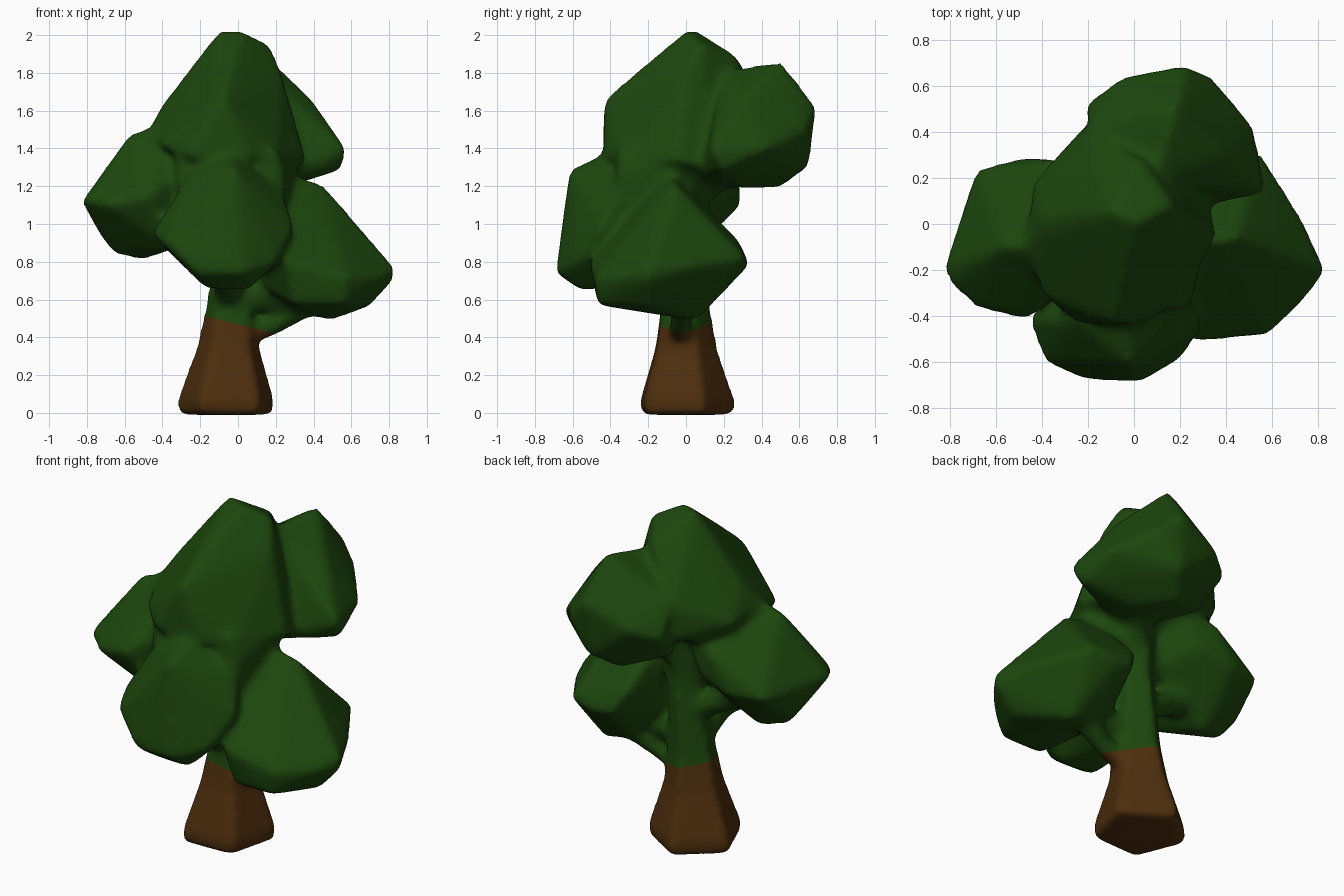
import bpy, bmesh, math
from mathutils import Vector

if "Cube" in bpy.data.objects:
    bpy.data.objects.remove(bpy.data.objects["Cube"])


def material(name, rgb):
    m = bpy.data.materials.new(name)
    m.diffuse_color = (*rgb, 1)
    m.use_nodes = True
    m.node_tree.nodes["Principled BSDF"].inputs["Base Color"].default_value = m.diffuse_color
    return m


def add_hull(bm, points, grow=1.0):
    """Convex lump around a few corner points, grown to offset the smoothing."""
    pts = [Vector(p) for p in points]
    mid = sum(pts, Vector()) / len(pts)
    verts = [bm.verts.new(mid + (p - mid) * grow) for p in pts]
    bmesh.ops.convex_hull(bm, input=verts)
    loose = [v for v in verts if v.is_valid and not v.link_faces]
    bmesh.ops.delete(bm, geom=loose, context='VERTS')


def ring(c, r, n, turn=0.0):
    return [(c[0] + r * math.cos(turn + math.tau * i / n),
             c[1] + r * math.sin(turn + math.tau * i / n), c[2]) for i in range(n)]


def add_limb(bm, stations, n=6, turn=0.0):
    """Tapered limb: each station is (x, y, z, radius)."""
    for a, b in zip(stations, stations[1:]):
        axis = (Vector(b[:3]) - Vector(a[:3])).normalized()
        rot = axis.to_track_quat('Z', 'Y') if abs(axis.z) < 0.8 else None
        pts = []
        for x, y, z, r in (a, b):
            for p in ring((0, 0, 0), r, n, turn):
                v = Vector(p)
                pts.append(Vector((x, y, z)) + (rot @ v if rot else v))
        add_hull(bm, pts)


def fuse(bm, voxel, rounds):
    """Fuse the overlapping lumps into one softly rounded skin."""
    bmesh.ops.recalc_face_normals(bm, faces=bm.faces)
    me = bpy.data.meshes.new("rough")
    bm.to_mesh(me)
    bm.free()
    ob = bpy.data.objects.new("rough", me)
    bpy.context.collection.objects.link(ob)
    rm = ob.modifiers.new("fuse", 'REMESH')
    rm.mode = 'VOXEL'
    rm.voxel_size = voxel
    rm.use_smooth_shade = True
    sm = ob.modifiers.new("soften", 'SMOOTH')
    sm.factor = 0.5
    sm.iterations = rounds
    dg = bpy.context.evaluated_depsgraph_get()
    skin = bpy.data.meshes.new_from_object(ob.evaluated_get(dg))
    bpy.data.objects.remove(ob)
    return skin


def cut_part(skin, name, mat, upper):
    """Keep the skin above or below the slanted bark line."""
    bm = bmesh.new()
    bm.from_mesh(skin)
    bmesh.ops.bisect_plane(bm, geom=bm.verts[:] + bm.edges[:] + bm.faces[:],
                           plane_co=(-.04, 0, .48), plane_no=(.25, 0, 1),
                           clear_inner=upper, clear_outer=not upper)
    me = bpy.data.meshes.new(name)
    bm.to_mesh(me)
    bm.free()
    me.materials.clear()
    me.materials.append(mat)
    me.shade_smooth()
    bpy.context.collection.objects.link(bpy.data.objects.new(name, me))


# Leaf clumps: corner points of each lump
crown = [(-.10, .05, 2.01), (.02, .0, 2.01), (.03, .27, 1.87), (.16, .08, 1.94),
         (.22, 0, 1.8), (-.46, -.08, 1.5), (-.43, .17, 1.48), (-.39, -.3, 1.42),
         (-.25, -.42, 1.36), (.05, -.42, 1.36), (-.08, -.42, 1.66), (.2, -.32, 1.34),
         (.35, -.05, 1.34), (.3, .15, 1.3), (0, -.1, 1.18), (-.22, .4, 1.42),
         (-.2, .4, 1.6), (-.35, .1, 1.3), (-.39, .02, 1.63)]
back = [(.18, .5, 1.85), (.1, .2, 1.8), (.22, .68, 1.62), (-.05, .63, 1.5),
        (-.2, .52, 1.45), (.34, .63, 1.5), (.51, .43, 1.4), (.56, .14, 1.4),
        (.54, .2, 1.29), (.2, .64, 1.3), (.1, .5, 1.2), (.25, .3, 1.2),
        (-.15, .35, 1.28), (.4, .13, 1.28), (.38, .3, 1.66), (-.18, .42, 1.62),
        (.1, .05, 1.22)]
left = [(-.82, -.19, 1.12), (-.78, -.27, 1.12), (-.68, .23, 1.1), (-.47, .28, 1.1),
        (-.36, .27, 1.3), (-.68, -.36, 1.1), (-.47, -.41, 1.15), (-.57, -.1, 1.47),
        (-.4, -.1, 1.52), (-.72, 0, .95), (-.65, -.05, .85), (-.5, 0, .82),
        (-.35, -.25, .87), (-.12, 0, 1.05), (-.2, -.2, 1.35), (-.15, .2, 1.35),
        (-.28, .24, 1.15)]
front = [(-.04, -.4, 1.38), (-.02, -.61, 1.28), (-.25, -.42, 1.26), (-.45, -.42, .95),
         (-.38, -.6, .9), (-.22, -.67, .75), (.03, -.68, .75), (.2, -.58, .8),
         (.29, -.45, .98), (.23, -.35, 1.17), (-.17, -.55, .67), (.05, -.55, .66),
         (-.1, -.15, .7), (-.32, -.2, .92), (.15, -.15, .8), (-.05, -.15, 1.3)]
right = [(.34, -.08, 1.24), (.45, -.06, 1.2), (.82, -.2, .77), (.81, -.2, .7),
         (.72, .03, .78), (.55, .3, .82), (.4, .32, .78), (.69, -.2, .57),
         (.5, .05, .5), (.32, .05, .54), (.3, -.45, .58), (.55, -.45, .58),
         (.73, -.33, .72), (.26, -.5, .8), (.58, -.47, .72), (.13, -.1, .68),
         (.14, -.35, 1.0), (.22, .26, .92), (.28, .31, .8), (.12, -.1, 1.24)]
# Inner mass that closes the gaps between the clumps
core = [(-.34, -.36, 1.4), (.2, -.36, 1.4), (.32, -.05, 1.36), (.28, -.05, .95),
        (.2, -.4, .9), (-.28, -.4, .88), (-.3, .1, 1.4), (.2, .1, 1.36),
        (-.28, -.05, .95), (.12, .06, 1.0), (-.1, .05, 1.0), (.25, -.35, 1.25)]

bm = bmesh.new()
for clump in (crown, back, left, front, right):
    add_hull(bm, clump, 1.04)
add_hull(bm, core)

# Five-sided flared trunk rising into the crown
add_limb(bm, [(-.06, -.01, -.01, .27), (-.06, -.01, .07, .276), (-.05, -.01, .34, .183),
              (-.035, -.01, .55, .148), (-.02, 0, .75, .13), (0, 0, 1.0, .12),
              (0, .02, 1.35, .14)], 5, math.radians(-50))
# Boughs that carry the clumps
add_limb(bm, [(0, -.03, .41, .075), (.2, -.03, .47, .06), (.34, 0, .57, .08)])
add_limb(bm, [(.0, -.04, .63, .1), (.2, -.05, .61, .085), (.38, -.05, .66, .09)])
add_limb(bm, [(-.04, 0, .78, .08), (-.25, -.02, .9, .08), (-.42, -.03, 1.0, .1)])
add_limb(bm, [(-.05, -.05, .6, .08), (-.06, -.3, .76, .09)])
add_limb(bm, [(0, .02, 1.1, .09), (.08, .12, 1.22, .08), (.12, .3, 1.3, .1)])

skin = fuse(bm, 0.02, 18)
cut_part(skin, "foliage_and_boughs", material("leaf_green", (.012, .062, .004)), True)
cut_part(skin, "trunk", material("bark_brown", (.075, .028, .004)), False)
bpy.data.meshes.remove(skin)
